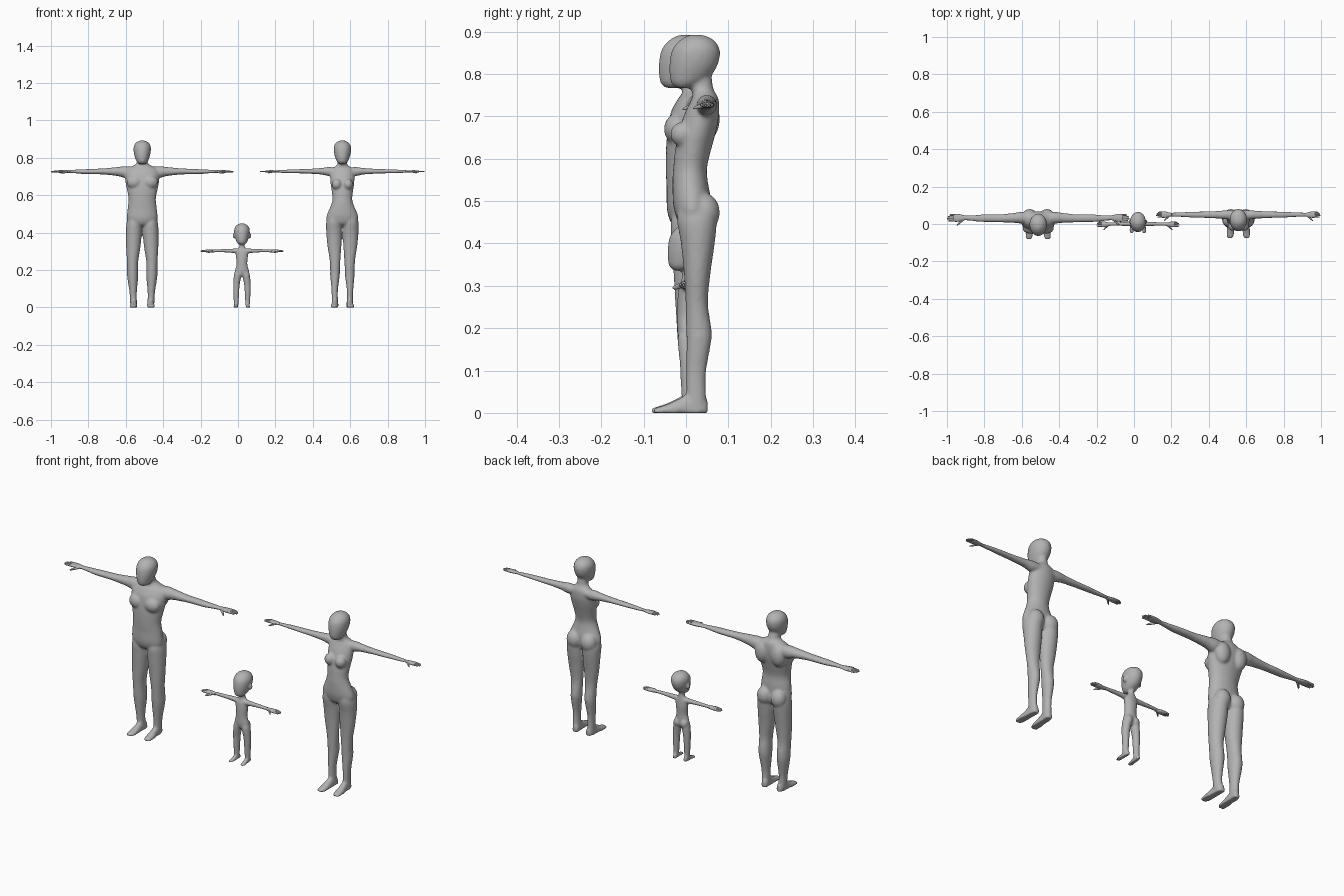
import bpy, bmesh, math
from mathutils import Matrix, Vector

old = bpy.data.objects.get("Cube")
if old:
    bpy.data.objects.remove(old)

CM = 0.01   # all tables below are in hundredths of a unit
SIDES = 24

clay = bpy.data.materials.new("plain grey")
clay.use_nodes = True
grey = (0.45, 0.45, 0.45, 1)
clay.diffuse_color = grey
clay.node_tree.nodes["Principled BSDF"].inputs["Base Color"].default_value = grey


def spline(rows, steps=5):
    """Smooth a list of section rows with a Catmull-Rom curve."""
    out = []
    last = len(rows) - 1
    for i in range(last):
        p = [rows[max(0, min(last, i + k))] for k in (-1, 0, 1, 2)]
        for s in range(steps):
            t = s / steps
            out.append([b + t / 2 * (c - a + t * (2*a - 5*b + 4*c - d + t * (3*(b - c) + d - a)))
                        for a, b, c, d in zip(*p)])
    return out + [rows[-1]]


def loft(bm, axis, rows, mirror=1, sides=SIDES):
    """Oval sections (place, min, max, min, max) stacked along an axis."""
    rings = []
    for t, a0, a1, b0, b1 in spline(rows):
        ring = []
        for k in range(sides):
            ang = math.tau * k / sides
            p = [(a0 + a1) / 2 + (a1 - a0) / 2 * math.cos(ang),
                 (b0 + b1) / 2 + (b1 - b0) / 2 * math.sin(ang)]
            p.insert("xyz".index(axis), t)
            ring.append(bm.verts.new((p[0] * mirror * CM, p[1] * CM, max(0, p[2]) * CM)))
        rings.append(ring)
    for lo, hi in zip(rings, rings[1:]):
        for k in range(sides):
            n = (k + 1) % sides
            bm.faces.new((lo[k], lo[n], hi[n], hi[k]))
    bm.faces.new(rings[0])
    bm.faces.new(rings[-1])


def blob(bm, place, size, mirror=1):
    x, y, z = place
    m = Matrix.Translation(Vector((x * mirror, y, z)) * CM) @ Matrix.Diagonal((*[s * CM for s in size], 1))
    bmesh.ops.create_uvsphere(bm, u_segments=SIDES, v_segments=16, radius=1, matrix=m)


def finish(bm, name, x, voxel=0):
    bmesh.ops.recalc_face_normals(bm, faces=bm.faces)
    for f in bm.faces:
        f.smooth = True
    mesh = bpy.data.meshes.new(name)
    bm.to_mesh(mesh)
    bm.free()
    mesh.materials.append(clay)
    ob = bpy.data.objects.new(name, mesh)
    ob.location.x = x
    bpy.context.collection.objects.link(ob)
    if voxel:   # weld the overlapping parts into one soft skin
        skin = ob.modifiers.new("skin", "REMESH")
        skin.mode = "VOXEL"
        skin.voxel_size = voxel
        skin.use_smooth_shade = True
        soft = ob.modifiers.new("soften", "SMOOTH")
        soft.factor = 0.5
        soft.iterations = 8


def head(bm, y, z, s):
    rows = [(0, 1.6, -2.2, 1), (1, 2.8, -3.4, 3.4), (3, 3.7, -3.9, 6), (6, 4.5, -3.9, 7.7),
            (9, 4.6, -3.3, 8), (11, 3.7, -1.8, 6.9), (12.2, 2.1, 0, 5), (12.6, .5, 1.6, 3)]
    loft(bm, "z", [(z + h*s, -w*s, w*s, y + a*s, y + b*s) for h, w, a, b in rows])


def foot(bm, x, y, s, side):
    rows = [(-8, -.8, .8, .9), (-7.3, -1.7, 1.7, 1.3), (-5, -2.1, 2.1, 2), (-2, -1.9, 1.9, 3.4),
            (1, -1.7, 1.7, 5), (3.5, -1.7, 1.7, 4.5), (4.8, -1.1, 1.1, 3)]
    # toes turn slightly outward
    loft(bm, "y", [(y + t*s, x + (a - t*.06)*s, x + (b - t*.06)*s, -h*s*.6, h*s)
                   for t, a, b, h in rows], side)


def hand(bm, tip, y, z, s, thick, side):
    def part(rows, sides=SIDES):
        loft(bm, "x", [(tip + t*s, y + (c - w)*s, y + (c + w)*s, z + (d - h*thick)*s, z + (d + h*thick)*s)
                       for t, c, w, d, h in rows], side, sides)
    part([(-10.5, 0, 1.1, 0, .7), (-8.5, 0, 1.5, 0, .8), (-6.5, 0, 2, 0, .8),
          (-4.2, 0, 2.1, 0, .7), (-3.6, 0, 1.7, 0, .4)])
    for c, end in ((-1.55, -.8), (-.5, 0), (.55, -.3), (1.5, -1.3)):
        part([(-4.8, c, .5, 0, .5), (-2.5 + end / 2, c, .5, 0, .45),
              (end - .4, c, .4, -.1, .35), (end, c, .1, -.1, .1)], 10)
    part([(-8.8, -.8, .9, -.1, .6), (-7.4, -2, .8, -.4, .6), (-6, -3.3, .6, -.8, .45),
          (-5.2, -4, .2, -1, .15)], 10)


def figure(name, x, voxel, torso, arm, leg, head_at, foot_at, hand_at, pairs):
    bm = bmesh.new()
    loft(bm, "z", [(z, -w, w, a, b) for z, w, a, b in torso])
    head(bm, *head_at)
    for side in (1, -1):
        loft(bm, "x", arm, side)
        loft(bm, "z", leg, side)
        foot(bm, *foot_at, side)
        for place, size in pairs:
            blob(bm, place, size, side)
    finish(bm, name + "_body", x, voxel)
    for side, word in ((1, "left"), (-1, "right")):
        bm = bmesh.new()
        hand(bm, *hand_at, side)
        finish(bm, f"{name}_{word}_hand", x)


# Broad adult: chest muscles, shoulder blades and seat as paired forms
figure(
    "man", -.512, .005,
    torso=[(43.5, 5, -2, 4), (45, 7.5, -3.6, 5), (48, 8.2, -4.5, 5), (53, 7.8, -4.6, 4.8),
           (58, 7.3, -4.8, 4.4), (63, 8.2, -4.7, 5.4), (67, 9, -4.3, 6.3), (71, 9.2, -3.6, 6.7),
           (74, 8, -2, 6.5), (75.6, 5.3, -.9, 6), (77, 3.1, -1, 5), (80, 2.7, -1.2, 4)],
    arm=[(4, 0, 6.3, 70, 75), (9, .2, 6.5, 69.2, 75.5), (13, .6, 5.9, 70.2, 75.1), (20, .9, 5.2, 71, 74.4),
         (26, 1, 5.2, 71.2, 74.1), (31, 1.1, 5, 71.3, 73.9), (37, 1.8, 4.6, 71.8, 73.6), (41, 2, 4.6, 72, 73.4)],
    leg=[(2, 2.8, 6.5, -.6, 4.2), (8, 2.9, 6.8, -1, 4), (16, 2.2, 8, -1.9, 5.2), (20, 2.2, 8.1, -2.2, 5.2),
         (25, 2.1, 8.2, -2.5, 4.6), (32, 1, 8.6, -2.9, 5), (40, .2, 8.7, -3.4, 6), (45, .3, 8.4, -3.6, 6.5),
         (48, 1, 7.5, -2.8, 6)],
    head_at=(-2.5, 76.7, 1), foot_at=(4.5, -.2, 1), hand_at=(48.8, 3.3, 72.7, 1, 1),
    pairs=[((4.2, -2.2, 67), (4.2, 3, 3.6)), ((4.6, 4.6, 69.5), (3.8, 3.4, 5.5)),
           ((3.9, 3.8, 47), (3.8, 3.6, 4.5))])

# Slim adult: narrow waist, wide hips
figure(
    "woman", .558, .005,
    torso=[(43.5, 5, 0, 5), (45, 7.5, -1.8, 5.5), (47.5, 8.5, -2.7, 5.8), (50, 8.1, -3.1, 6), (55, 6, -3.2, 5.1),
           (58, 5.3, -3, 5), (62, 5.7, -2.6, 5.9), (66, 6.3, -1.8, 7), (70, 6.5, -.6, 7.8),
           (73.5, 6, 1, 7.8), (75, 4.4, 1.6, 7.3), (76.5, 2.7, 1.2, 6.5), (80, 2.4, .8, 6)],
    arm=[(3, 2.5, 7.5, 71, 74.6), (7, 2.5, 7.3, 70.2, 75.1), (11, 2.9, 7, 71, 74.6), (18, 3.2, 6.7, 71.5, 74.1),
         (25, 3.4, 6.6, 71.7, 73.9), (31, 3.7, 6.4, 71.9, 73.6), (37, 4, 6, 72.1, 73.3)],
    leg=[(2, 2.3, 5.7, .1, 4.9), (9, 2.4, 5.8, 0, 4.7), (17, 1.4, 6.5, .1, 6), (20, 1.3, 6.5, 0, 6),
         (26, 1, 6.9, -.1, 5.2), (33, .5, 8, -.5, 5.8), (40, .2, 8.6, -1.2, 6.8), (45, .3, 8.7, -2.1, 7.2),
         (48, 1, 8, -2, 6.5)],
    head_at=(0, 76.7, 1), foot_at=(4, .3, 1), hand_at=(44, 5, 72.7, .8, 1),
    pairs=[((3, -.9, 65.8), (2.7, 2.8, 2.9)), ((4, 4.2, 47.3), (4, 3.8, 4.6))])

# Small child: large head with ears, chunky hands and feet
figure(
    "child", .021, .004,
    torso=[(16.5, 2, -1, 1.6), (18.5, 3.9, -2, 2.3), (23, 2.9, -2.1, 2.2), (27, 3.2, -2, 2.4),
           (30, 3.3, -1.6, 2.2), (31.6, 2.1, -1, 2), (33, 1.4, -1, 1.9), (36, 1.4, -.8, 2)],
    arm=[(2, -1.3, 1.5, 28.8, 31.6), (6, -1.1, 1.2, 29.2, 31.4), (11, -1, 1, 29.5, 31.2), (16, -.9, .8, 29.6, 31)],
    leg=[(1.5, 1.8, 4.3, -.9, 1.8), (6, 1.6, 4.5, -1.2, 2), (12, 1.2, 4.7, -1.5, 2.2), (17, .3, 4.3, -2, 2.5),
         (19, .6, 3.8, -1.6, 2.2)],
    head_at=(-.8, 33.6, .9), foot_at=(3.1, -.3, .58), hand_at=(22.2, -.2, 30.2, .72, 1.5),
    pairs=[((4.3, 1.2, 38.3), (.7, 1, 1.5)), ((1.9, 1.2, 18.6), (1.9, 1.8, 2.2))])
